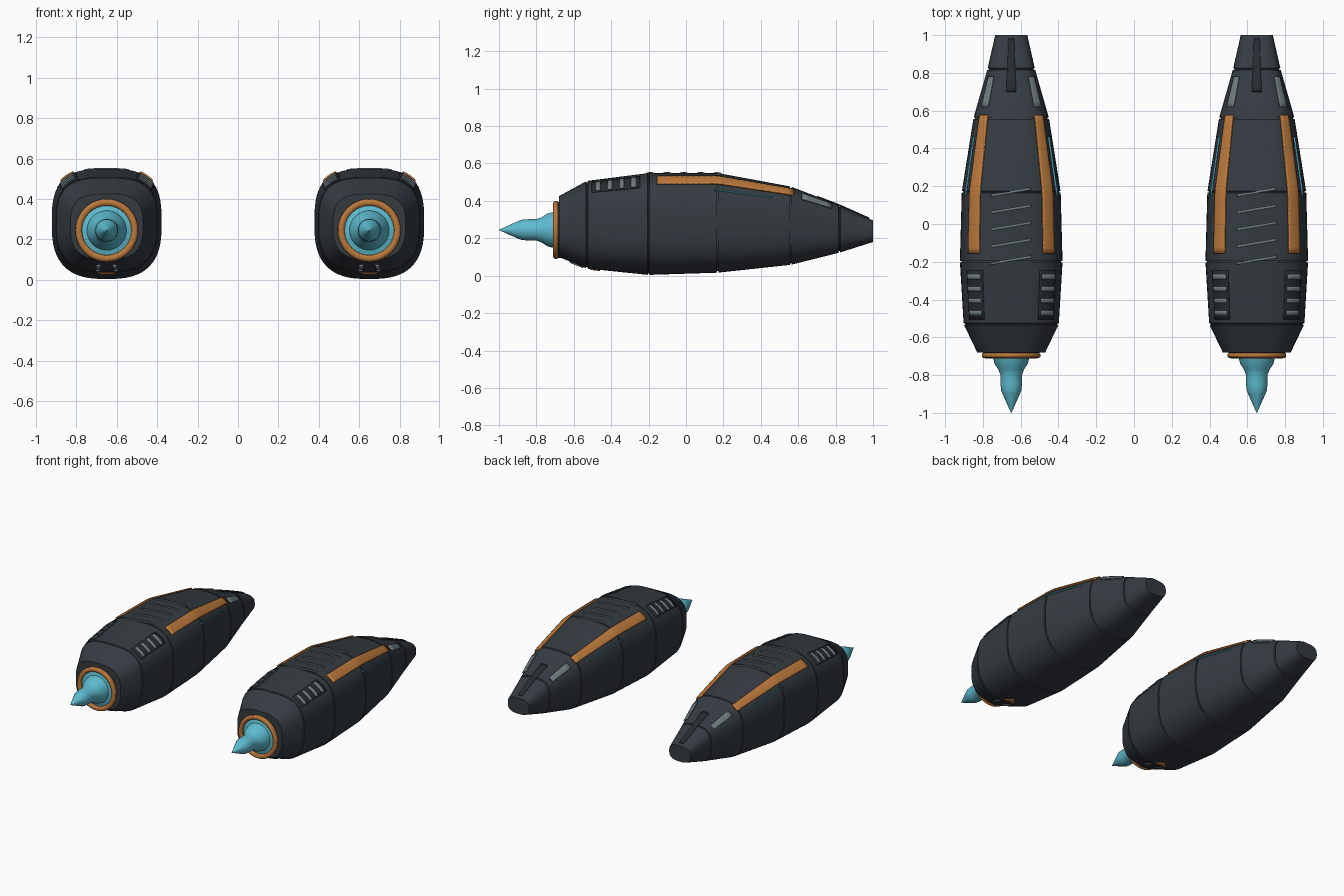
import bpy
import bmesh
from math import cos, sin, pi, radians, copysign

if "Cube" in bpy.data.objects:
    bpy.data.objects.remove(bpy.data.objects["Cube"], do_unlink=True)

POD_X = (-0.65, 0.65)
# Hull stations: y, half width, top z, bottom z
STATIONS = [(-0.68, 0.18, 0.425, 0.10), (-0.53, 0.25, 0.505, 0.04),
            (-0.2, 0.27, 0.547, 0.006), (0.17, 0.26, 0.547, 0.018),
            (0.56, 0.198, 0.475, 0.06), (0.82, 0.124, 0.375, 0.125),
            (1.0, 0.085, 0.295, 0.18)]


def material(name, color, rough=0.6):
    m = bpy.data.materials.new(name)
    m.use_nodes = True
    m.diffuse_color = (*color, 1)
    bsdf = m.node_tree.nodes["Principled BSDF"]
    bsdf.inputs["Base Color"].default_value = (*color, 1)
    bsdf.inputs["Roughness"].default_value = rough
    return m


HULL = material("charcoal hull", (0.035, 0.044, 0.053))
DARK = material("dark recess", (0.02, 0.025, 0.03))
ORANGE = material("burnt orange", (0.50, 0.19, 0.045))
CYAN = material("cyan glow", (0.11, 0.50, 0.63))
GREY = material("pale grey", (0.16, 0.20, 0.20))


def hull_point(y, deg, lift=0.0):
    """Point on the rounded-square hull at station y and angle deg."""
    y = min(max(y, STATIONS[0][0]), STATIONS[-1][0])
    for a, b in zip(STATIONS, STATIONS[1:]):
        if y <= b[0]:
            break
    t = (y - a[0]) / (b[0] - a[0])
    half, top, low = (p + (q - p) * t for p, q in zip(a[1:], b[1:]))
    c, s = cos(radians(deg)), sin(radians(deg))
    power = 2 / 3.1 if s > 0 else 2 / 2.7
    x = copysign(abs(c) ** power, c) * (half + lift)
    z = copysign(abs(s) ** power, s) * ((top - low) / 2 + lift)
    return (x, y, (top + low) / 2 + z)


def grid_mesh(name, rows, mat, closed=False, caps=False):
    """Skin rows of points, optionally wrapping each row and capping the ends."""
    bm = bmesh.new()
    vs = [[bm.verts.new(p) for p in row] for row in rows]
    n = len(rows[0])
    for r0, r1 in zip(vs, vs[1:]):
        for i in range(n if closed else n - 1):
            k = (i + 1) % n
            bm.faces.new((r0[i], r1[i], r1[k], r0[k]))
    if caps:
        bm.faces.new(vs[0])
        bm.faces.new(vs[-1][::-1])
        bmesh.ops.recalc_face_normals(bm, faces=bm.faces)
    me = bpy.data.meshes.new(name)
    bm.to_mesh(me)
    bm.free()
    me.materials.append(mat)
    return me


def place(name, me, thickness=0):
    """Put one copy of a part on each pod."""
    for side, x in zip(("right", "left"), POD_X):
        ob = bpy.data.objects.new(f"{side}_{name}", me)
        bpy.context.collection.objects.link(ob)
        ob.location.x = x
        if thickness:
            mod = ob.modifiers.new("thickness", "SOLIDIFY")
            mod.thickness, mod.offset = thickness, 0
        bpy.ops.object.select_all(action="DESELECT")
        ob.select_set(True)
        bpy.context.view_layer.objects.active = ob
        bpy.ops.object.shade_smooth_by_angle(angle=radians(30))


def plate(name, mat, y0, y1, d0, d1, lift=0.006, skew=0.0, taper=1.0):
    """Thin plate that follows the hull between two stations and two angles."""
    rows, ny, na = [], max(2, int((y1 - y0) / 0.03)), max(3, int((d1 - d0) / 3))
    for j in range(ny + 1):
        t = j / ny
        mid, span = (d0 + d1) / 2, (d1 - d0) * (1 + (taper - 1) * t)
        row = []
        for i in range(na + 1):
            deg = mid + span * (i / na - 0.5)
            y = y0 + (y1 - y0) * t
            y += skew * hull_point(y, deg)[0]
            row.append(hull_point(y, deg, lift))
        rows.append(row)
    place(name, grid_mesh(name, rows, mat), 0.009)


def both_sides(name, mat, y0, y1, d0, d1, **kw):
    plate(name + "_a", mat, y0, y1, d0, d1, **kw)
    plate(name + "_b", mat, y0, y1, 180 - d1, 180 - d0, **kw)


def lathe(name, profile, mat, z, caps=False, sides=40):
    """Turn (y, radius) pairs around the pod's long axis."""
    rows = [[(r * cos(2 * pi * i / sides), y, z + r * sin(2 * pi * i / sides))
             for i in range(sides)] for y, r in profile]
    place(name, grid_mesh(name, rows, mat, closed=True, caps=caps))


# Hull with shallow grooves between its segments
rings = []
for k, (y, *_) in enumerate(STATIONS):
    cuts = [(y, 0)]
    if 0 < k < len(STATIONS) - 1:
        cuts = [(y - 0.005, 0.002), (y - 0.003, -0.006),
                (y + 0.003, -0.006), (y + 0.005, 0.002)]
    for cy, lift in cuts:
        rings.append([hull_point(cy, d * 6 + 3, lift) for d in range(60)])
place("hull", grid_mesh("hull", rings, HULL, closed=True, caps=True))

# Front collar and glowing pointed nose
collar = [(-0.695 + 0.016 * sin(a * pi / 6), 0.139 + 0.017 * cos(a * pi / 6))
          for a in range(13)]
lathe("collar", collar, ORANGE, 0.245)
lathe("collar_mount", [(-0.69, 0.15), (-0.66, 0.15)], DARK, 0.245, caps=True)
lathe("nose_glow", [(-0.692, 0.125), (-0.70, 0.098), (-0.74, 0.088),
                    (-0.77, 0.068), (-0.80, 0.057), (-0.84, 0.057),
                    (-0.88, 0.054), (-0.90, 0.046), (-1.0, 0.001)],
      CYAN, 0.245, caps=True)

# Shoulder stripes, light lines and rear panels
both_sides("shoulder_stripe", ORANGE, -0.155, 0.575, 42, 62)
both_sides("light_line", CYAN, 0.15, 0.46, 30, 31.6)
both_sides("rear_panel", GREY, 0.62, 0.78, 40, 59)

# Front vents
both_sides("vent_frame", DARK, -0.505, -0.245, 37, 66, lift=0.002)
for i in range(4):
    y = -0.482 + i * 0.063
    both_sides(f"vent_bar_{i + 1}", GREY, y, y + 0.025, 39, 63)

# Slanted slashes on the top
for i in range(5):
    y = -0.197 + i * 0.09
    plate(f"top_slash_{i + 1}", GREY, y, y + 0.011, 76, 104, lift=0.002, skew=0.17)

# Tail slot
plate("tail_slot", DARK, 0.70, 0.98, 86.5, 93.5, lift=0.002)

# Small belly marks
for i, deg in enumerate((262, 274)):
    plate(f"belly_dash_{i + 1}", GREY, -0.62, -0.55, deg, deg + 4, lift=0.003)
plate("belly_arrow", ORANGE, -0.51, -0.46, 264, 276, lift=0.003, taper=0.05)
